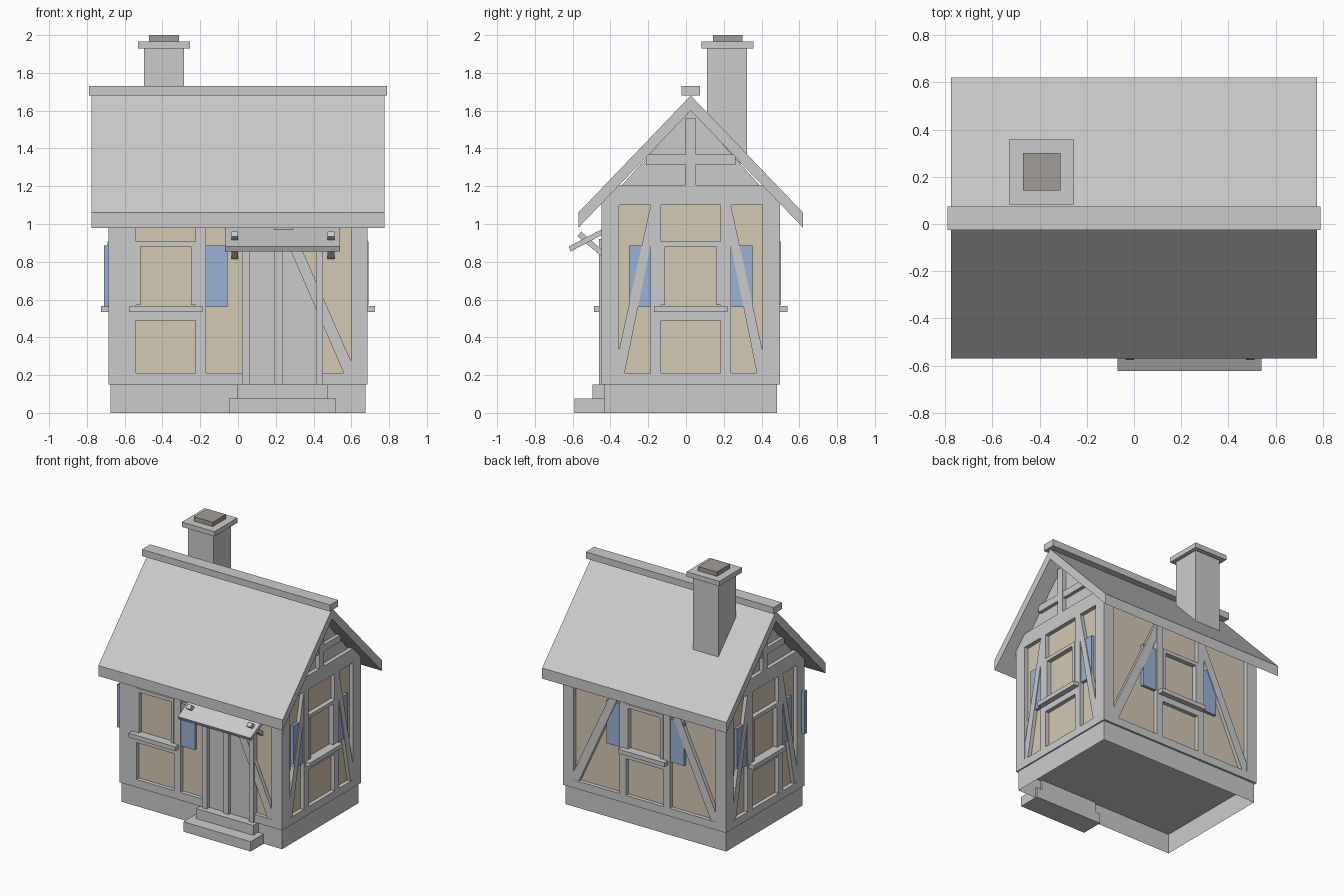
import bpy, bmesh
from mathutils import Vector

if "Cube" in bpy.data.objects:
    bpy.data.objects.remove(bpy.data.objects["Cube"])

C = 0.025                      # y of the ridge / house centre
HX, HY = 0.685, 0.4725         # half sizes of the timber shell
REC = 0.03                     # recess of the infill panels
TOP = 1.10


def material(name, rgb):
    m = bpy.data.materials.new(name)
    m.diffuse_color = (*rgb, 1)
    m.use_nodes = True
    m.node_tree.nodes["Principled BSDF"].inputs["Base Color"].default_value = m.diffuse_color
    return m


PLASTER = material("plaster", (0.66, 0.58, 0.45))
BLUE = material("shutter_blue", (0.32, 0.45, 0.68))
SOOT = material("soot", (0.36, 0.34, 0.31))


def prism(name, pts, vec, mat=None, open_bottom=False):
    """Extrude a planar outline of 3D points along vec."""
    bm = bmesh.new()
    v = Vector(vec)
    a = [bm.verts.new(p) for p in pts]
    b = [bm.verts.new(Vector(p) + v) for p in pts]
    n = len(pts)
    bottom = bm.faces.new(a)
    bm.faces.new(b)
    for i in range(n):
        bm.faces.new((a[i], a[(i + 1) % n], b[(i + 1) % n], b[i]))
    bmesh.ops.recalc_face_normals(bm, faces=bm.faces)
    if open_bottom:
        bmesh.ops.delete(bm, geom=[bottom], context='FACES_ONLY')
    me = bpy.data.meshes.new(name)
    bm.to_mesh(me)
    bm.free()
    ob = bpy.data.objects.new(name, me)
    bpy.context.collection.objects.link(ob)
    if mat:
        me.materials.append(mat)
    return ob


def box(name, x0, x1, y0, y1, z0, z1, mat=None, open_bottom=False):
    pts = [(x0, y0, z0), (x1, y0, z0), (x1, y1, z0), (x0, y1, z0)]
    return prism(name, pts, (0, 0, z1 - z0), mat, open_bottom)


def on_wall(side, name, pts, d0, d1, mat=None):
    """Outline (along wall, z) extruded between depths d0..d1 from the wall face."""
    s = 1 if side in ("right", "back") else -1
    if side in ("front", "back"):
        p = [(a, C + s * (HY + d0), z) for a, z in pts]
        v = (0, s * (d1 - d0), 0)
    else:
        p = [(s * (HX + d0), C + a, z) for a, z in pts]
        v = (s * (d1 - d0), 0, 0)
    return prism(side + "_" + name, p, v, mat)


def wbox(side, name, a0, a1, z0, z1, d0=-REC - 0.01, d1=0.0, mat=None):
    return on_wall(side, name, [(a0, z0), (a1, z0), (a1, z1), (a0, z1)], d0, d1, mat)


def window_bay(side, m):
    """Posts, rail, window frame, sill and shutters around centre m."""
    for s, tag in ((-1, "a"), (1, "b")):
        lo, hi = sorted((m + s * 0.1575, m + s * 0.2125))
        wbox(side, "window_post_" + tag, lo, hi, 0.21, TOP)
        lo, hi = sorted((m + s * 0.135, m + s * 0.1575))
        wbox(side, "window_jamb_" + tag, lo, hi, 0.57, 0.88, d1=0.005)
        lo, hi = sorted((m + s * 0.2075, m + s * 0.3275))
        wbox(side, "shutter_" + tag, lo, hi, 0.56, 0.885, d1=-0.008, mat=BLUE)
    wbox(side, "window_head", m - 0.1575, m + 0.1575, 0.88, 0.907, d1=0.005)
    wbox(side, "window_rail", m - 0.1575, m + 0.1575, 0.49, 0.54)
    wbox(side, "window_sill", m - 0.195, m + 0.195, 0.535, 0.567, d1=0.04)


def brace(side, p, q, zq, foot, zp):
    """Diagonal from the post edge p (top) to the corner edge q (bottom)."""
    on_wall(side, "brace", [(p, TOP), (q, zq), (q, 0.21), (foot, 0.21), (p, zp)],
            -REC - 0.01, -0.002)


# Stone base, open underneath, and plaster core
box("foundation", -0.675, 0.675, C - 0.46, C + 0.457, 0, 0.15, open_bottom=True)
box("plaster_walls", -HX + REC, HX - REC, C - HY + REC, C + HY - REC, 0.15, TOP + 0.02, PLASTER)

# Corner posts
for sx in (-1, 1):
    for sy in (-1, 1):
        x0, x1 = sorted((sx * HX, sx * 0.597))
        y0, y1 = sorted((C + sy * HY, C + sy * 0.38))
        box("corner_post", x0, x1, y0, y1, 0.15, TOP)

# Floor and top beams
for side in ("right", "left", "back", "front"):
    h = HY if side in ("right", "left") else HX
    wbox(side, "top_beam", -h, h, TOP, 1.15)
    if side != "front":
        wbox(side, "floor_beam", -h, h, 0.15, 0.21)
wbox("front", "floor_beam_left", -HX, 0.03, 0.15, 0.21)
wbox("front", "floor_beam_right", 0.43, HX, 0.15, 0.21)

# Side walls and back wall
for side in ("right", "left"):
    window_bay(side, 0)
    for s in (-1, 1):
        brace(side, s * 0.2125, s * 0.38, 0.33, s * 0.35, 0.89)
window_bay("back", 0)
for s in (-1, 1):
    brace("back", s * 0.2125, s * 0.60, 0.27, s * 0.555, 0.96)

# Front wall: window on the left, door and brace on the right
window_bay("front", -0.3825)
wbox("front", "wide_corner_post", -HX, -0.54, 0.15, TOP)
wbox("front", "door_post", 0.19, 0.235, 0.15, TOP)
brace("front", 0.235, 0.60, 0.27, 0.56, 0.96)
wbox("front", "door_left", 0.03, 0.19, 0.15, TOP, d1=-0.02)
on_wall("front", "door_right", [(0.235, 0.15), (0.44, 0.15), (0.44, 0.50), (0.235, 0.98)],
        -REC - 0.01, -0.02)
wbox("front", "door_jamb_left", 0.02, 0.06, 0.15, 0.92, d1=0.012)
wbox("front", "door_jamb_right", 0.415, 0.45, 0.15, 0.92, d1=0.012)

# Steps
box("upper_step", -0.005, 0.475, -0.495, -0.42, 0.075, 0.15)
box("lower_step", -0.047, 0.52, -0.59, -0.42, 0, 0.075)

# Door canopy with two diagonal brackets
prism("door_canopy", [(-0.07, -0.622, 0.88), (-0.07, -0.61, 0.855),
                      (-0.07, -0.43, 0.95), (-0.07, -0.43, 0.98)], (0.61, 0, 0))
for x in (-0.035, 0.475):
    prism("canopy_bracket", [(x, -0.575, 0.935), (x, -0.555, 0.96),
                             (x, -0.43, 0.85), (x, -0.43, 0.815)], (0.035, 0, 0))

# Gables with timber work
prism("gable", [(-HX + REC, C - 0.46, TOP), (-HX + REC, C + 0.46, TOP),
                (-HX + REC, C, 1.61)], (2 * (HX - REC), 0, 0))
for side in ("right", "left"):
    on_wall(side, "gable_beam", [(-0.44, 1.15), (0.44, 1.15), (0.385, 1.207), (-0.385, 1.207)],
            -REC - 0.01, 0)
    wbox(side, "king_post", -0.0275, 0.0275, 1.207, 1.56)
    wbox(side, "collar_beam", -0.237, 0.237, 1.315, 1.367, d1=-0.004)

# Roof and ridge cap
prism("roof", [(-0.775, C - 0.595, 0.98), (-0.775, C - 0.595, 1.06), (-0.775, C, 1.68),
               (-0.775, C + 0.595, 1.06), (-0.775, C + 0.595, 0.98), (-0.775, C, 1.60)],
      (1.55, 0, 0))
box("ridge_cap", -0.79, 0.79, C - 0.05, C + 0.05, 1.68, 1.73)

# Chimney
box("chimney_stack", -0.497, -0.285, 0.11, 0.322, 1.32, 1.93)
box("chimney_cap", -0.53, -0.255, 0.082, 0.357, 1.93, 1.967)
box("chimney_flue", -0.47, -0.312, 0.142, 0.30, 1.967, 2.0, SOOT)
